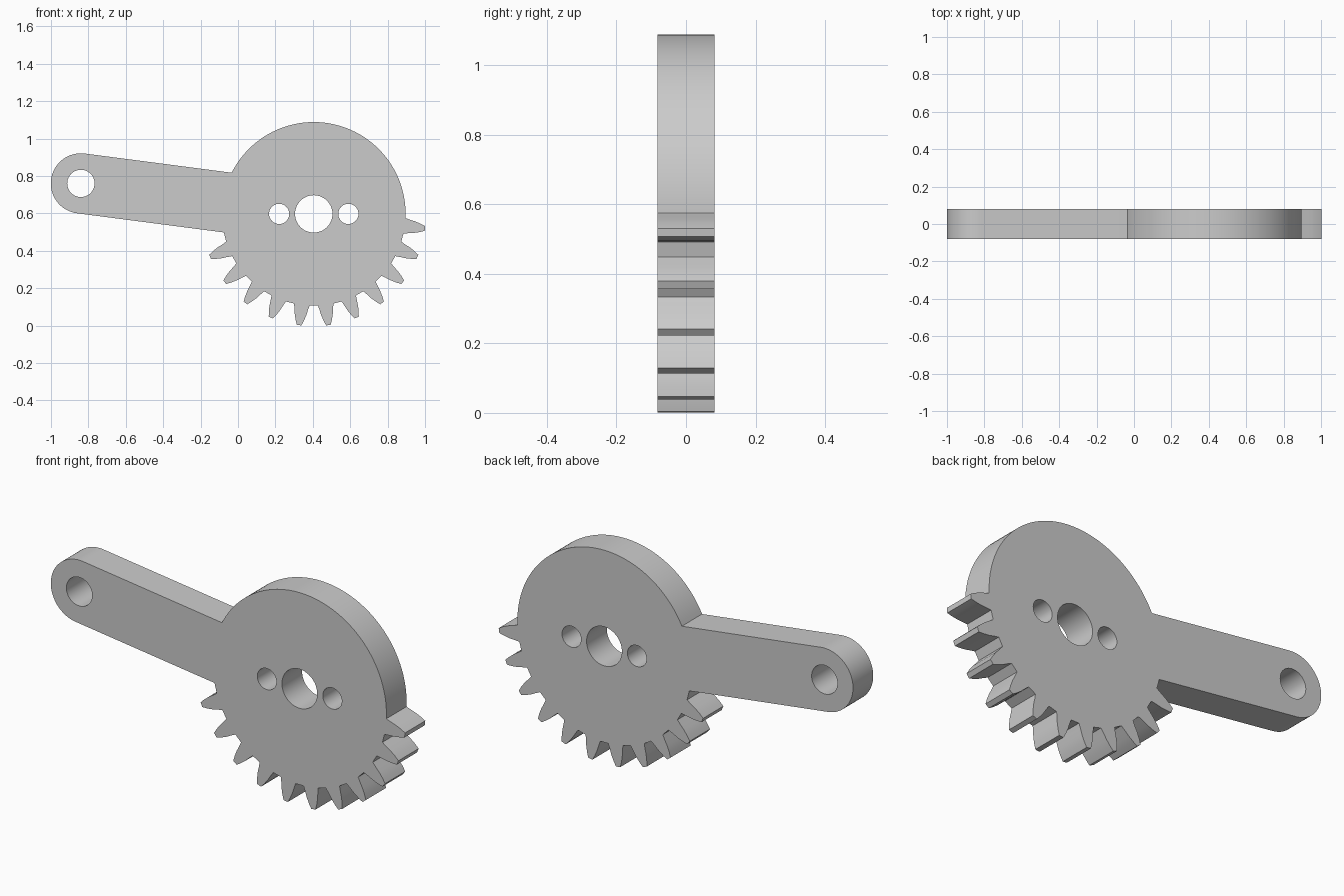
import bpy
import bmesh
from math import sin, cos, asin, radians, degrees
from mathutils import Matrix

if "Cube" in bpy.data.objects:
    bpy.data.objects.remove(bpy.data.objects["Cube"], do_unlink=True)

HUB, EYE = (0.405, 0.597), (-0.84, 0.76)     # gear centre, arm end centre
ROOT, ARM_R, HALF_DEPTH = 0.491, 0.161, 0.0815
PITCH, ARM_ANGLE = 15, 172.5
# Tooth flank: radius and half angle in degrees, root to tip
FLANK = [(ROOT, 4.9), (0.515, 4.05), (0.545, 3.25), (0.575, 2.2), (0.6, 1.15)]


def polar(centre, radius, angle):
    a = radians(angle)
    return centre[0] + radius * cos(a), centre[1] + radius * sin(a)


def arc(centre, radius, start, end, steps):
    return [polar(centre, radius, start + (end - start) * i / steps)
            for i in range(steps + 1)]


def circle(centre, radius, steps=48):
    return arc(centre, radius, 0, 360, steps)[:-1]


# Outline: toothed lower half, plain upper half, then the rounded arm
spread = degrees(asin(ARM_R / ROOT))
outline = [polar(HUB, ROOT, ARM_ANGLE + spread - 360)]
for i in range(11):
    mid = -157.5 + PITCH * i
    outline += [polar(HUB, r, mid - h) for r, h in FLANK]
    outline += [polar(HUB, r, mid + h) for r, h in reversed(FLANK)]
outline += arc(HUB, ROOT, -2.6, ARM_ANGLE - spread, 64)[1:]
outline += arc(EYE, ARM_R, ARM_ANGLE - 90, ARM_ANGLE + 90, 32)

# Bores: shaft, two screw holes, arm eye
loops = [outline, circle(HUB, 0.1), circle(EYE, 0.073)]
loops += [circle((HUB[0] + s * 0.185, HUB[1]), 0.054) for s in (-1, 1)]

# Filled, extruded profile
curve = bpy.data.curves.new("profile", 'CURVE')
curve.dimensions = '2D'
curve.fill_mode = 'BOTH'
curve.extrude = HALF_DEPTH
for pts in loops:
    spline = curve.splines.new('POLY')
    spline.points.add(len(pts) - 1)
    for p, (x, y) in zip(spline.points, pts):
        p.co = (x, y, 0, 1)
    spline.use_cyclic_u = True
helper = bpy.data.objects.new("profile_helper", curve)
bpy.context.collection.objects.link(helper)
bpy.context.view_layer.update()
graph = bpy.context.evaluated_depsgraph_get()
mesh = bpy.data.meshes.new_from_object(helper.evaluated_get(graph))
bpy.data.objects.remove(helper, do_unlink=True)

# Weld and stand the plate upright
bm = bmesh.new()
bm.from_mesh(mesh)
bmesh.ops.remove_doubles(bm, verts=bm.verts, dist=0.0001)
bm.transform(Matrix.Rotation(radians(90), 4, 'X'))
bmesh.ops.recalc_face_normals(bm, faces=bm.faces)
bm.to_mesh(mesh)
bm.free()

# Plain grey
grey = bpy.data.materials.new("plain_grey")
grey.use_nodes = True
colour = (0.6, 0.6, 0.6, 1)
grey.diffuse_color = colour
grey.node_tree.nodes["Principled BSDF"].inputs["Base Color"].default_value = colour
mesh.materials.clear()
mesh.materials.append(grey)

lever = bpy.data.objects.new("sector_gear_lever", mesh)
bpy.context.collection.objects.link(lever)
bpy.ops.object.select_all(action='DESELECT')
lever.select_set(True)
bpy.context.view_layer.objects.active = lever
bpy.ops.object.shade_smooth_by_angle(angle=radians(25))
